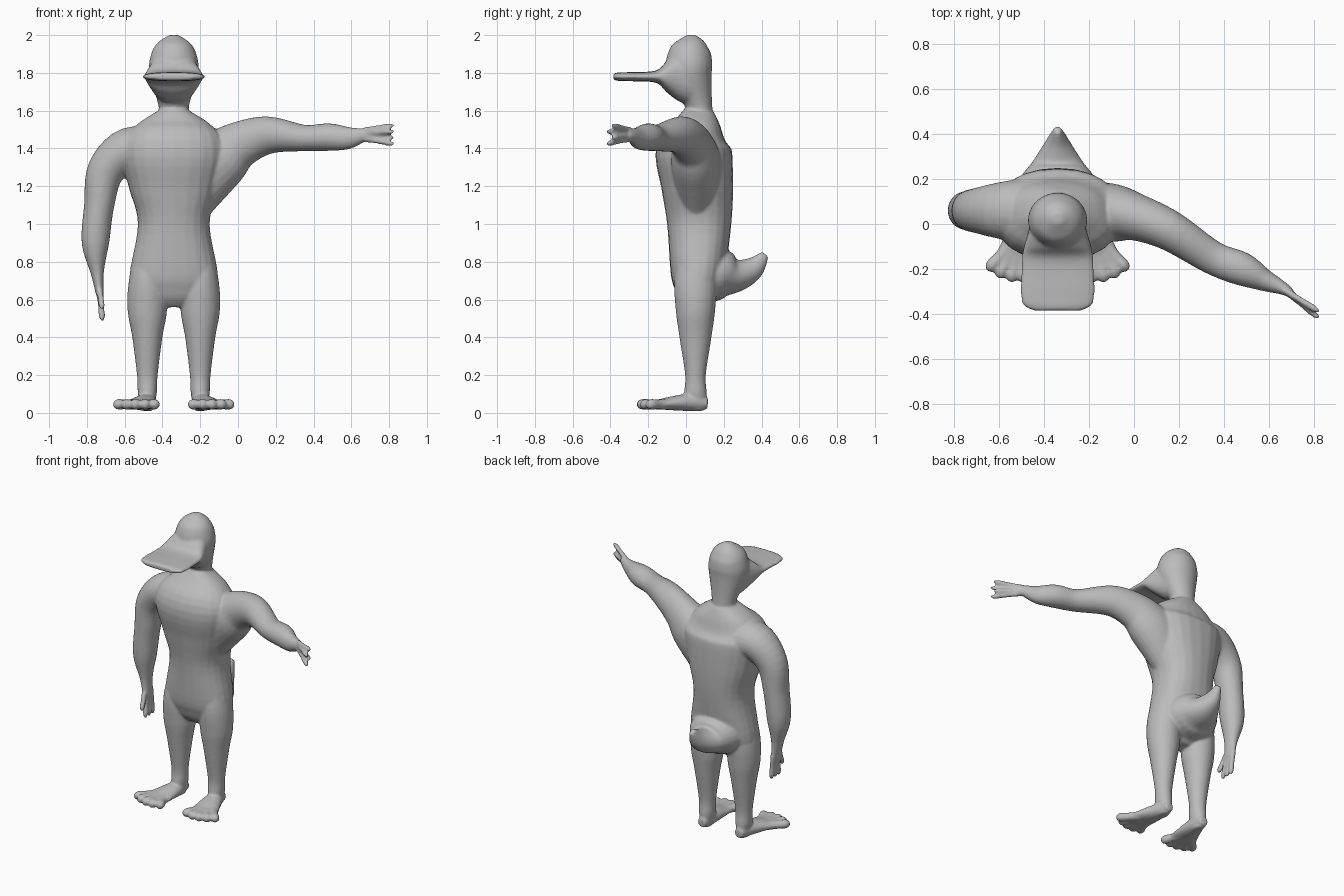
import bpy, bmesh, math
from mathutils import Vector

cube = bpy.data.objects.get("Cube")
if cube:
    bpy.data.objects.remove(cube, do_unlink=True)

grey = bpy.data.materials.new("plain grey")
grey.use_nodes = True
grey.diffuse_color = (.5, .5, .5, 1)
grey.node_tree.nodes["Principled BSDF"].inputs["Base Color"].default_value = grey.diffuse_color

middle = -.34          # the figure's own centre line
forward_axis = Vector((0, 1, 0))
up_axis = Vector((0, 0, 1))
skin = bmesh.new()


def spline(rows, steps):
    """Smooth curve through rows of (x, y, z, radius a, radius b)."""
    rows = [Vector(row) for row in rows]
    slopes = [(rows[min(i + 1, len(rows) - 1)] - rows[max(i - 1, 0)]) / 2
              for i in range(len(rows))]
    curve = []
    for start, end, leave, arrive in zip(rows, rows[1:], slopes, slopes[1:]):
        for step in range(steps):
            t = step / steps
            rest = 1 - t
            ease = t * t * (3 - 2 * t)
            curve.append(start.lerp(end, ease) + leave * t * rest * rest - arrive * t * t * rest)
    return curve + [rows[-1]]


def limb(rows, reference, sides=24, steps=5, power=1):
    """Closed tube with elliptical sections along a path."""
    points = spline(rows, steps)
    centres = [Vector(point[:3]) for point in points]
    last = len(points) - 1
    rings = []
    for i, (centre, point) in enumerate(zip(centres, points)):
        along = (centres[min(i + 1, last)] - centres[max(i - 1, 0)]).normalized()
        across = reference.cross(along).normalized()
        over = along.cross(across)
        ring = []
        for k in range(sides):
            angle = math.tau * k / sides
            u, v = (math.copysign(abs(w) ** power, w) for w in (math.cos(angle), math.sin(angle)))
            ring.append(skin.verts.new(centre + across * u * point[3] + over * v * point[4]))
        rings.append(ring)
    for ring, following in zip(rings, rings[1:]):
        for k in range(sides):
            j = (k + 1) % sides
            skin.faces.new((ring[k], ring[j], following[j], following[k]))
    skin.faces.new(reversed(rings[0]))
    skin.faces.new(rings[-1])


def digit(start, end, radius, reference=up_axis):
    """Finger or toe with a rounded tip."""
    start, end = Vector(start), Vector(end)
    limb([(*start.lerp(end, f), radius * k, radius * k)
          for f, k in ((0, 1), (.5, .9), (.8, 1), (.95, .7), (1, .3))], reference, 10, 2)


# torso: height, y, half width, half depth
limb([(middle, y, z, wide, deep) for z, y, wide, deep in (
    (.56, .05, .07, .05), (.62, .05, .19, .1), (.72, .06, .235, .14), (1, .07, .19, .17),
    (1.2, .06, .24, .19), (1.4, .04, .28, .2), (1.52, .06, .2, .13),
    (1.6, .07, .08, .08))], forward_axis, power=.86)

# neck and head: height, y, half width, half depth
limb([(middle, y, z, wide, deep) for z, y, wide, deep in (
    (1.5, .07, .08, .08), (1.62, .07, .08, .07), (1.8, .02, .13, .12),
    (1.9, .02, .12, .115), (1.96, .025, .085, .08), (2, .025, .025, .025))], forward_axis)

# bill widening out of the face: y, half width, half thickness
limb([(middle, y, 1.78, wide, thick) for y, wide, thick in (
    (.06, .11, .16), (-.03, .13, .135), (-.1, .15, .085), (-.16, .16, .032),
    (-.3, .167, .024), (-.36, .155, .022), (-.385, .11, .016))], up_axis, power=.86)

# tail: y, height, half width, half thickness
limb([(middle, y, z, wide, thick) for y, z, wide, thick in (
    (.1, .73, .2, .15), (.2, .735, .17, .13), (.28, .73, .11, .085),
    (.36, .77, .055, .06), (.42, .84, .016, .022))], up_axis)

# legs, feet and toes
for side in (-1, 1):
    hip = middle + side * .14
    limb([(hip, .05, z, wide, deep) for z, wide, deep in (
        (.95, .04, .06), (.72, .095, .11), (.55, .105, .105), (.4, .08, .085),
        (.2, .055, .055), (.1, .05, .06), (.01, .03, .045))], forward_axis)
    limb([(hip + side * out, y, z, wide, thick) for out, y, z, wide, thick in (
        (0, .115, .05, .03, .03), (.01, 0, .055, .06, .045), (.05, -.18, .042, .1, .02))],
        up_axis)
    for toe in range(5):
        angle = toe * .28 - .38
        knuckle = Vector((hip + side * .03, -.05, .045))
        ray = Vector((side * math.sin(angle), -math.cos(angle), 0))
        digit(knuckle + ray * .06, knuckle + ray * .212, .03)

# lowered right arm: x, height, two radii
limb([(x, .06, z, wide, deep) for x, z, wide, deep in (
    (-.42, 1.37, .14, .15), (-.58, 1.39, .12, .13), (-.7, 1.28, .1, .1), (-.735, 1.1, .08, .09),
    (-.755, .9, .073, .08), (-.745, .74, .035, .05), (-.73, .62, .02, .05))], forward_axis)
for finger in range(4):
    tip = .485 if finger else .55
    digit((-.733, .02 + finger * .025, .65), (-.718, finger * .04 - .03, tip), .018, forward_axis)

# raised left arm with a deep armpit: position, horizontal and vertical radius
limb([(-.25, .06, 1.25, .13, .22), (-.1, .05, 1.34, .13, .165), (.01, .03, 1.42, .105, .125),
      (.16, -.03, 1.47, .09, .1), (.35, -.15, 1.455, .075, .07), (.48, -.2, 1.46, .075, .073),
      (.58, -.25, 1.455, .05, .06), (.66, -.285, 1.47, .03, .038),
      (.7, -.31, 1.475, .02, .034)], up_axis)
for finger in range(4):
    bend = .03 if finger % 2 else 0
    digit((.67, -.295, 1.45 + finger * .016), (.825, bend - .42, 1.424 + finger * .033), .016)

# fuse the parts into one smooth skin
bmesh.ops.recalc_face_normals(skin, faces=skin.faces)
mesh = bpy.data.meshes.new("body")
skin.to_mesh(mesh)
skin.free()
mesh.materials.append(grey)
body = bpy.data.objects.new("body", mesh)
bpy.context.collection.objects.link(body)
fuse = body.modifiers.new("fuse", 'REMESH')
fuse.mode = 'VOXEL'
fuse.voxel_size = .008
fuse.use_smooth_shade = True
relax = body.modifiers.new("relax", 'SMOOTH')
relax.iterations = 8
